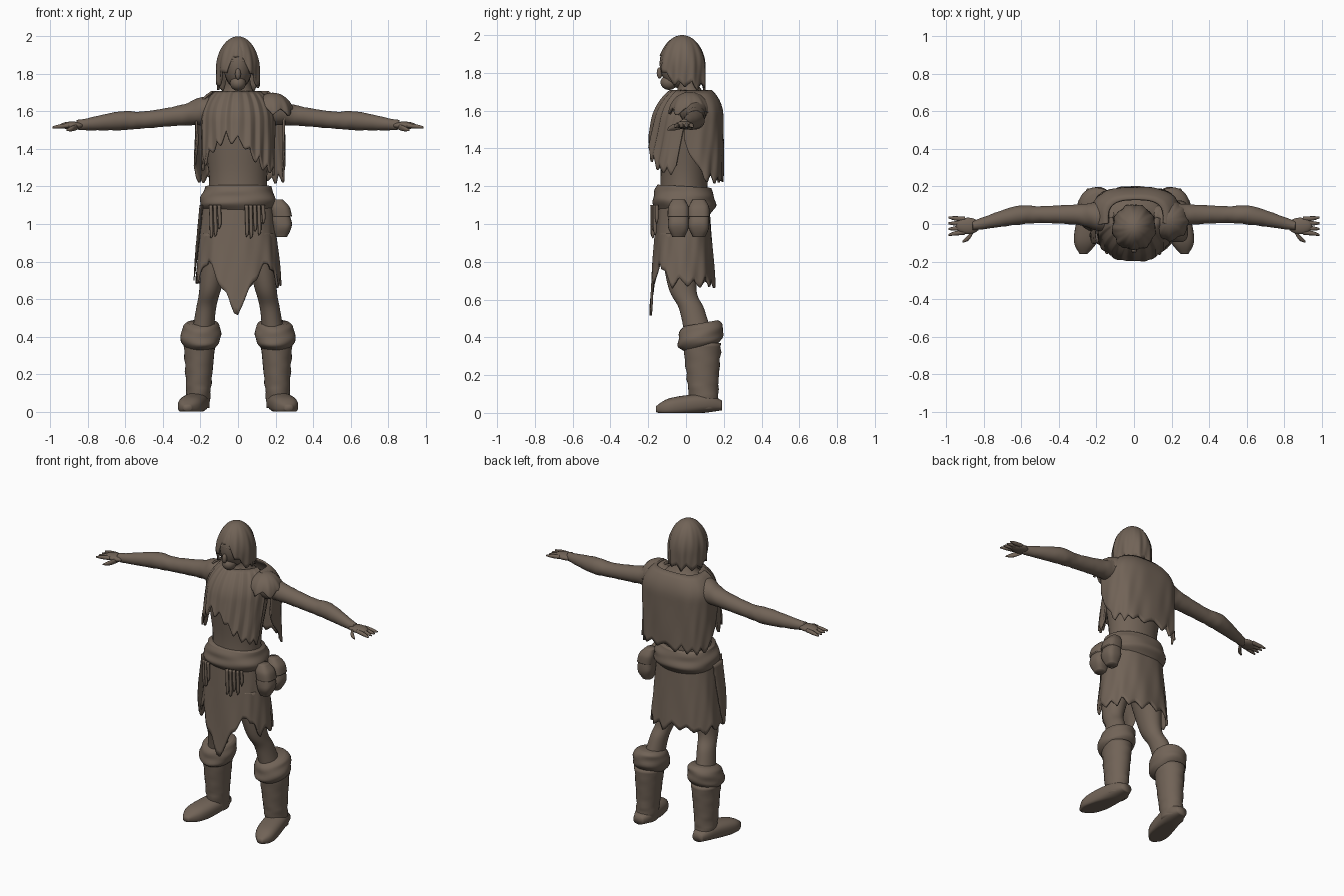
import bpy, bmesh, math, random
from mathutils import Matrix

random.seed(4)
cube = bpy.data.objects.get("Cube")
if cube:
    bpy.data.objects.remove(cube, do_unlink=True)

# The single colour
BROWN = (.165, .125, .095, 1)
brown = bpy.data.materials.new("earth_brown")
brown.use_nodes = True
brown.diffuse_color = BROWN
shader = brown.node_tree.nodes["Principled BSDF"]
shader.inputs["Base Color"].default_value = BROWN
shader.inputs["Roughness"].default_value = .8


def finish(name, bm):
    bmesh.ops.recalc_face_normals(bm, faces=bm.faces)
    mesh = bpy.data.meshes.new(name)
    bm.to_mesh(mesh)
    bm.free()
    mesh.materials.append(brown)
    mesh.shade_smooth()
    part = bpy.data.objects.new(name, mesh)
    bpy.context.collection.objects.link(part)
    return part


def blend(before, start, end, after, t):
    """One step of a smooth curve running from start to end."""
    slope_in, slope_out = (end - before) / 2, (after - start) / 2
    ease = t * t * (3 - 2 * t)
    return (start + (end - start) * ease + slope_in * t * (1 - t) ** 2
            - slope_out * t * t * (1 - t))


def smooth_path(points, steps=7):
    path = []
    last = len(points) - 1
    for i in range(last):
        near = (points[max(i - 1, 0)], points[i], points[i + 1], points[min(i + 2, last)])
        for step in range(steps):
            path.append([blend(*values, step / steps) for values in zip(*near)])
    return path + [list(points[-1])]


def power(value, exponent):
    return math.copysign(abs(value) ** exponent, value)


def bridge(bm, rows, closed):
    """Join neighbouring rows of vertices with quads."""
    for row, after in zip(rows, rows[1:]):
        for i in range(0 if closed else 1, len(row)):
            bm.faces.new((row[i - 1], row[i], after[i], after[i - 1]))


def tube(name, points, axis="z", flat=1, side=1, segments=28, square=1, wrinkle=0, tilt=0):
    """Capped tube through points (x, y, z, radius), cut square to one axis."""
    bm = bmesh.new()
    rings = []
    along = "xyz".index(axis)
    first, second = [i for i in range(3) if i != along]
    for *centre, radius in smooth_path(points):
        ring = []
        for i in range(segments):
            angle = math.tau * i / segments
            crease = math.sin(3 * angle + 70 * centre[along]) + math.sin(95 * centre[along] - 2 * angle)
            size = radius * (1 + wrinkle * crease)
            place = list(centre)
            place[first] += size * power(math.cos(angle), square)
            place[second] += size * flat * power(math.sin(angle), square)
            x, y, z = place
            ring.append(bm.verts.new((x * side, y, max(0, z + tilt * (y - centre[1])))))
        rings.append(ring)
    bridge(bm, rings, True)
    bm.faces.new(rings[0])
    bm.faces.new(rings[-1])
    return finish(name, bm)


def blob(name, centre, radii, side=1):
    bm = bmesh.new()
    x, y, z = centre
    place = Matrix.Translation((x * side, y, z)) @ Matrix.Diagonal((*radii, 1))
    bmesh.ops.create_uvsphere(bm, u_segments=24, v_segments=16, radius=1, matrix=place)
    return finish(name, bm)


def bump(distance, width):
    return max(0, 1 - abs(distance) / width)


def dome(top, height, radius):
    """Radius rule: straight below, rounded over towards the top."""
    def rule(z):
        rise = min(1, max(0, (z - top + height) / height))
        return radius * math.sqrt(1 - rise * rise)
    return rule


def teeth(count, depth):
    """Torn edge: long and short points in turn."""
    cuts = [depth * (random.uniform(-1, -.3) if i % 2 else random.uniform(0, .6)) for i in range(count)]
    cuts.append(cuts[0])

    def rule(t):
        i = min(int(t * count), count - 1)
        return cuts[i] + (cuts[i + 1] - cuts[i]) * (t * count - i)
    return rule


def cloth(name, top, radius, hem, tear, start=-180, end=180, x=0, y=0, depth=1,
          lean=0, square=1, fold=.02, ease=1, columns=110, rows=18):
    """Sheet round a body; angles run from the front, and hem gives the lowest z."""
    bm = bmesh.new()
    sheet = []
    for i in range(columns + 1):
        degrees = start + (end - start) * i / columns
        angle = math.radians(degrees)
        low = hem(degrees) + tear(i / columns)
        column = []
        for j in range(rows + 1):
            z = top + (low - top) * (j / rows) ** ease
            wave = math.sin(9 * angle + 8 * z) + math.sin(17 * angle - 15 * z) / 2
            size = radius(z) * (1 + fold * wave * j / rows)
            column.append(bm.verts.new((x + size * power(math.sin(angle), square),
                                        y + lean * (z - low) - size * depth * power(math.cos(angle), square),
                                        z)))
        sheet.append(column)
    bridge(bm, sheet, False)
    bmesh.ops.remove_doubles(bm, verts=bm.verts, dist=.0005)
    part = finish(name, bm)
    thickness = part.modifiers.new("thickness", "SOLIDIFY")
    thickness.thickness = .012
    thickness.offset = -1


# Body and head
tube("torso", [(0, -.01, 1.05, .165), (0, -.01, 1.25, .155), (0, 0, 1.5, .19), (0, .02, 1.62, .175),
               (0, .02, 1.7, .085), (0, -.01, 1.8, .06)], flat=.8)
blob("head", (0, -.04, 1.85), (.078, .1, .13))
blob("chin", (0, -.09, 1.75), (.042, .045, .04))
blob("nose", (0, -.14, 1.8), (.015, .015, .03))
blob("brow", (0, -.1, 1.87), (.06, .038, .015))

# Hair, open at the face and ragged round the neck
cloth("hair", 2, dome(2, .18, .115), lambda d: 1.74 + .18 * bump(d, 70), teeth(22, .035),
      y=-.02, depth=1.08, fold=.035, ease=1.8)

for side, word in ((1, "left"), (-1, "right")):
    # Arm and hand
    tube(f"{word}_arm", [(.1, .03, 1.59, .085), (.2, .04, 1.6, .075), (.3, .05, 1.58, .055), (.5, .05, 1.555, .045),
                         (.63, .045, 1.55, .05), (.82, 0, 1.53, .03), (.86, -.01, 1.53, .025)],
         "x", side=side, wrinkle=.015)
    blob(f"{word}_hand", (.885, -.01, 1.525), (.065, .044, .021), side)
    for i in range(4):
        y = .024 * i - .045
        tube(f"{word}_finger_{i + 1}", [(.9, y, 1.525, .012), (.95, y * 1.1, 1.52, .012), (.99, y * 1.3, 1.515, .005)],
             "x", side=side, segments=10)
    tube(f"{word}_thumb", [(.85, -.02, 1.52, .015), (.88, -.07, 1.51, .016), (.915, -.095, 1.5, .005)],
         "x", side=side, segments=10)

    # Leg, boot, turned cuff and foot
    tube(f"{word}_leg", [(.19, .07, .4, .06), (.17, .03, .55, .053), (.145, -.02, .67, .06), (.1, -.02, .95, .1)],
         flat=1.25, side=side)
    tube(f"{word}_boot", [(.215, .1, .02, .062), (.21, .09, .15, .068), (.205, .085, .37, .085)],
         flat=1.2, side=side, wrinkle=.025)
    tube(f"{word}_boot_cuff", [(.2, .075, .345, .08), (.2, .075, .38, .106), (.195, .08, .45, .1), (.19, .08, .475, .08)],
         flat=1.12, side=side, wrinkle=.018, tilt=.18)
    tube(f"{word}_foot", [(.215, .19, .04, .035), (.22, .1, .05, .066), (.255, -.08, .03, .066), (.27, -.16, .02, .02)],
         "y", flat=.75, side=side, square=.8)

# Torn chest cloth, back drape and shoulder patch
cloth("front_vest", 1.71, dome(1.75, .2, .2), lambda d: 1.29 + .2 * bump(d + 15, 65), teeth(20, .05),
      -84, 84, y=-.03, depth=.85, lean=.2, square=.9)
cloth("back_drape", 1.71, dome(1.75, .18, .24), lambda d: 1.25 + .2 * bump(abs(d - 180) - 100, 25), teeth(20, .04),
      82, 278, x=.01, y=.03, depth=.7, square=.72)
cloth("shoulder_patch", 1.7, dome(1.7, .12, .11), lambda d: 1.61, teeth(14, .05),
      x=.185, y=.02, fold=.04, ease=1.5, columns=60)

# Skirt, raised over the thighs with a long point in front
cloth("skirt", 1.18, lambda z: .18 + .1 * (1.18 - z),
      lambda d: .7 + .12 * bump(abs(d) - 45, 25) - .16 * bump(d + 2, 20), teeth(30, .045),
      y=-.015, depth=.74, square=.88)

# Rolled belt
tube("belt_roll", [(0, -.01, 1.06, .17), (0, -.01, 1.1, .203), (0, -.01, 1.15, .195), (0, -.01, 1.2, .175)],
     flat=.82, segments=48, square=.88, wrinkle=.012, tilt=-.06)

# Hip pouches with flaps
for word, y in (("front", -.04), ("rear", .068)):
    tube(f"{word}_pouch", [(.23, y, .93, .03), (.235, y, 1, .052), (.215, y, 1.12, .035)],
         flat=1.08, square=.7, wrinkle=.012)
    tube(f"{word}_pouch_flap", [(.235, y, 1.04, .053), (.225, y, 1.09, .05), (.21, y, 1.13, .03)],
         flat=1.08, square=.7)

# Strips hanging from the belt, in two bunches
for word, start, count in (("right", -.145, 3), ("left", .045, 5)):
    for i in range(count):
        x = start + .022 * i
        y = 1.6 * x * x - .183
        low = random.uniform(.92, 1)
        tube(f"{word}_belt_strip_{i + 1}", [(x, y, low, .002), (x + .004, y, low + .03, .009), (x, y, 1.1, .01)],
             segments=10)

# Loose rag on the right hip
tube("hip_rag", [(-.235, -.06, .7, .002), (-.22, -.065, .85, .008), (-.195, -.05, 1.1, .01)], flat=5, wrinkle=.04)
